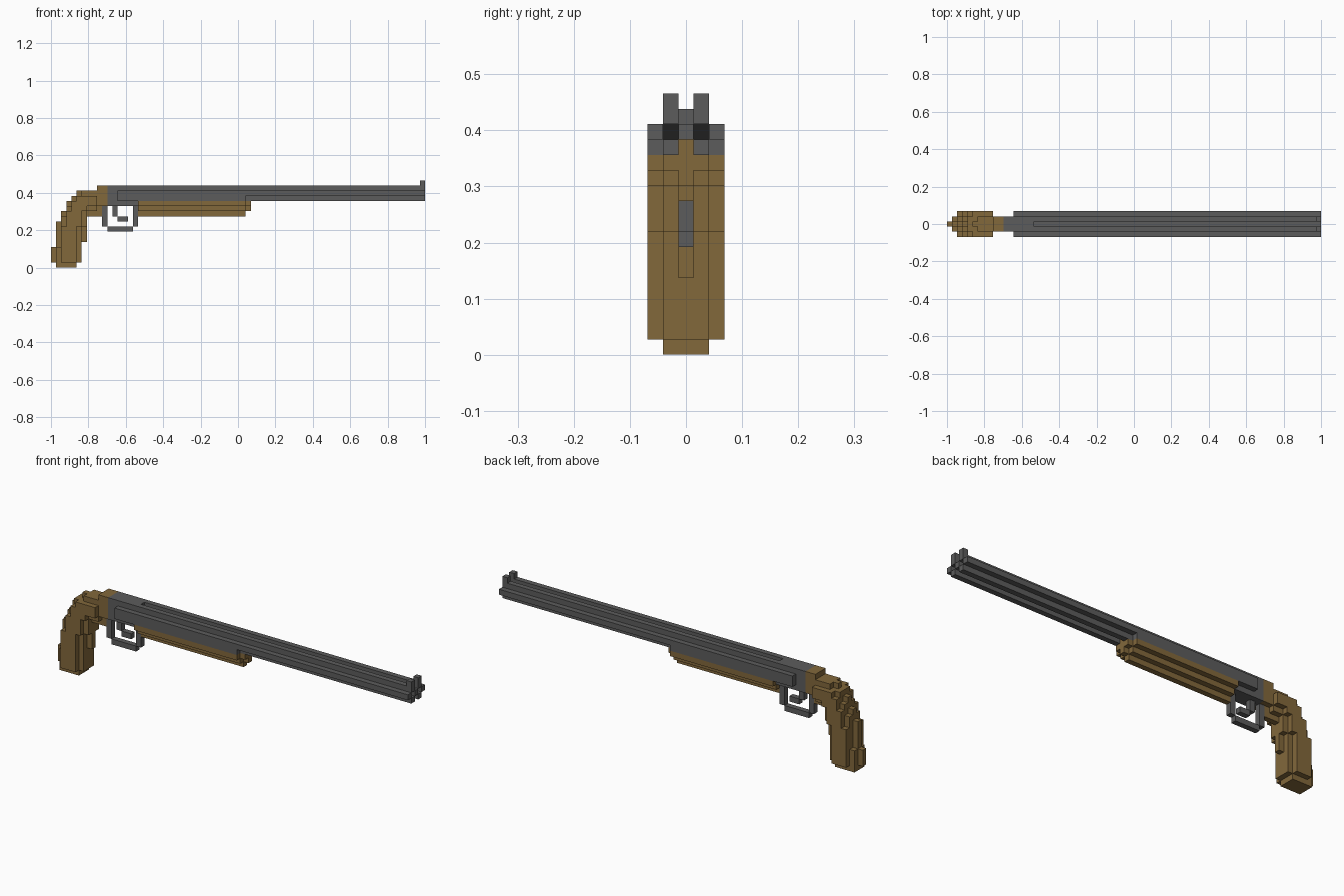
import bpy, bmesh, math
from mathutils import Vector

if "Cube" in bpy.data.objects:
    bpy.data.objects.remove(bpy.data.objects["Cube"])

V = 2 / 73  # edge length of one block


def material(name, rgb):
    m = bpy.data.materials.new(name)
    m.diffuse_color = (*rgb, 1)
    m.use_nodes = True
    m.node_tree.nodes["Principled BSDF"].inputs["Base Color"].default_value = m.diffuse_color
    return m


WOOD = material("brown wood", (0.225, 0.138, 0.044))
STEEL = material("grey steel", (0.107, 0.107, 0.107))
BORE = material("black bore", (0.014, 0.014, 0.014))


def block(x0, x1, z0, z1, cols):
    """Set of unit cells; cols are the width columns 0..4."""
    return {(i, j, k) for i in range(x0, x1) for j in cols for k in range(z0, z1)}


def part(name, cells, mat):
    """Skin a set of cells with flat faces, merging coplanar ones."""
    bm = bmesh.new()
    for c in cells:
        for axis in range(3):
            for s in (0, 1):
                n = list(c)
                n[axis] += 2 * s - 1
                if tuple(n) in cells:
                    continue
                a, b = (axis + 1) % 3, (axis + 2) % 3
                quad = []
                for da, db in ((0, 0), (1, 0), (1, 1), (0, 1)):
                    p = list(c)
                    p[axis] += s
                    p[a] += da
                    p[b] += db
                    quad.append(bm.verts.new((p[0] * V - 1, (p[1] - 2.5) * V, p[2] * V)))
                bm.faces.new(quad if s else quad[::-1])
    bmesh.ops.remove_doubles(bm, verts=bm.verts, dist=V / 100)
    bmesh.ops.dissolve_limit(bm, angle_limit=0.01, verts=bm.verts, edges=bm.edges)
    mesh = bpy.data.meshes.new(name)
    bm.to_mesh(mesh)
    bm.free()
    mesh.materials.append(mat)
    ob = bpy.data.objects.new(name, mesh)
    bpy.context.collection.objects.link(ob)
    return ob


MID, INNER, ALL, SIDES, OUTER = (2,), (1, 2, 3), range(5), (1, 3), (0, 4)

# Pistol grip: (first row, end row, start, end) for each width layer
grip_layers = {
    MID: [(0, 1, 1, 5), (1, 4, 0, 6), (4, 5, 1, 6), (5, 9, 1, 7), (9, 10, 2, 7),
          (10, 11, 2, 10), (11, 12, 3, 10), (12, 13, 3, 11), (13, 14, 4, 11),
          (14, 15, 5, 11), (15, 16, 9, 11)],
    SIDES: [(0, 1, 1, 5), (1, 4, 1, 6), (4, 8, 2, 6), (8, 10, 2, 7), (10, 11, 3, 7),
            (11, 12, 3, 9), (12, 13, 4, 11), (13, 14, 4, 11), (14, 15, 6, 11),
            (15, 16, 9, 11)],
    OUTER: [(1, 4, 2, 5), (4, 8, 2, 5), (8, 10, 3, 6), (10, 11, 3, 6), (11, 12, 4, 7),
            (12, 13, 4, 9), (13, 14, 5, 9)],
}
grip = set()
for cols, rows in grip_layers.items():
    for z0, z1, x0, x1 in rows:
        grip |= block(x0, x1, z0, z1, cols)
part("pistol_grip", grip, WOOD)

# Fore-end: stepped wood under the barrels, with a rib rising between them
part("fore_end",
     block(17, 38, 12, 13, OUTER) | block(17, 39, 12, 13, INNER)
     | block(17, 38, 11, 12, INNER) | block(38, 39, 11, 12, MID)
     | block(17, 38, 10, 11, MID) | block(17, 39, 13, 14, MID), WOOD)

# Receiver
part("receiver",
     block(11, 17, 12, 16, INNER) | block(13, 17, 13, 15, OUTER), STEEL)

# Twin barrels with open muzzles, side rails and front sights
barrels = (block(17, 73, 13, 16, SIDES) | block(17, 73, 14, 15, ALL)
           | block(17, 38, 13, 14, OUTER))
barrels -= block(71, 73, 14, 15, SIDES)
part("twin_barrels", barrels, STEEL)
part("front_sights", block(72, 73, 16, 17, SIDES), STEEL)

# Dark bore plugs deep in the muzzles
bore = part("bores", block(71, 72, 14, 15, SIDES), BORE)

# Trigger guard and trigger
part("trigger_guard",
     block(10, 11, 8, 12, MID) | block(11, 16, 7, 8, MID) | block(16, 17, 8, 12, MID), STEEL)
part("trigger", block(12, 13, 10, 12, MID) | block(13, 15, 9, 10, MID), STEEL)
